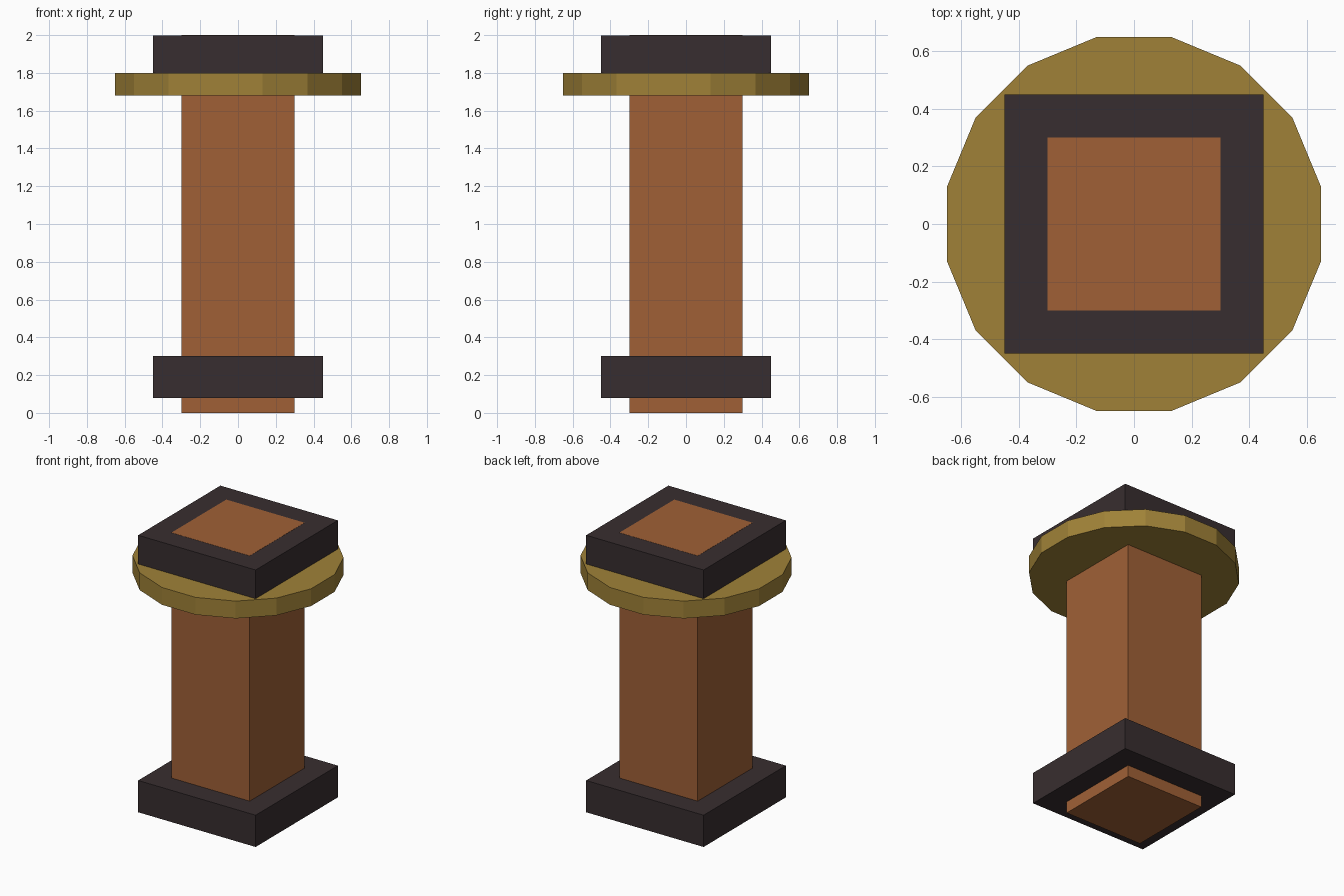
import bpy
import math

cube = bpy.data.objects.get("Cube")
if cube:
    bpy.data.objects.remove(cube, do_unlink=True)


def material(name, rgb):
    mat = bpy.data.materials.new(name)
    mat.use_nodes = True
    mat.diffuse_color = (*rgb, 1)
    mat.node_tree.nodes["Principled BSDF"].inputs["Base Color"].default_value = (*rgb, 1)
    return mat


def prism(name, sides, half_width, bottom, top, mat):
    """Upright prism with flat sides facing the axes."""
    bpy.ops.mesh.primitive_cylinder_add(
        vertices=sides, radius=half_width / math.cos(math.pi / sides),
        depth=top - bottom, location=(0, 0, (bottom + top) / 2),
        rotation=(0, 0, math.pi / sides))
    obj = bpy.context.object
    bpy.ops.object.transform_apply(location=False, rotation=True, scale=False)
    obj.name = name
    obj.data.materials.append(mat)
    return obj


copper = material("copper brown", (0.35, 0.118, 0.037))
gold = material("old gold", (0.35, 0.222, 0.039))
iron = material("dark iron", (0.039, 0.027, 0.029))

# Square shaft running the full height, flush with the top of the cap
prism("shaft", 4, 0.30, 0, 2.0, copper)

# Square collar near the foot
prism("base_collar", 4, 0.45, 0.08, 0.30, iron)

# Sixteen-sided disc under the cap
prism("disc", 16, 0.65, 1.68, 1.80, gold)

# Square cap, a hair below the shaft end so the shaft shows in its top
prism("top_cap", 4, 0.45, 1.80, 1.999, iron)
